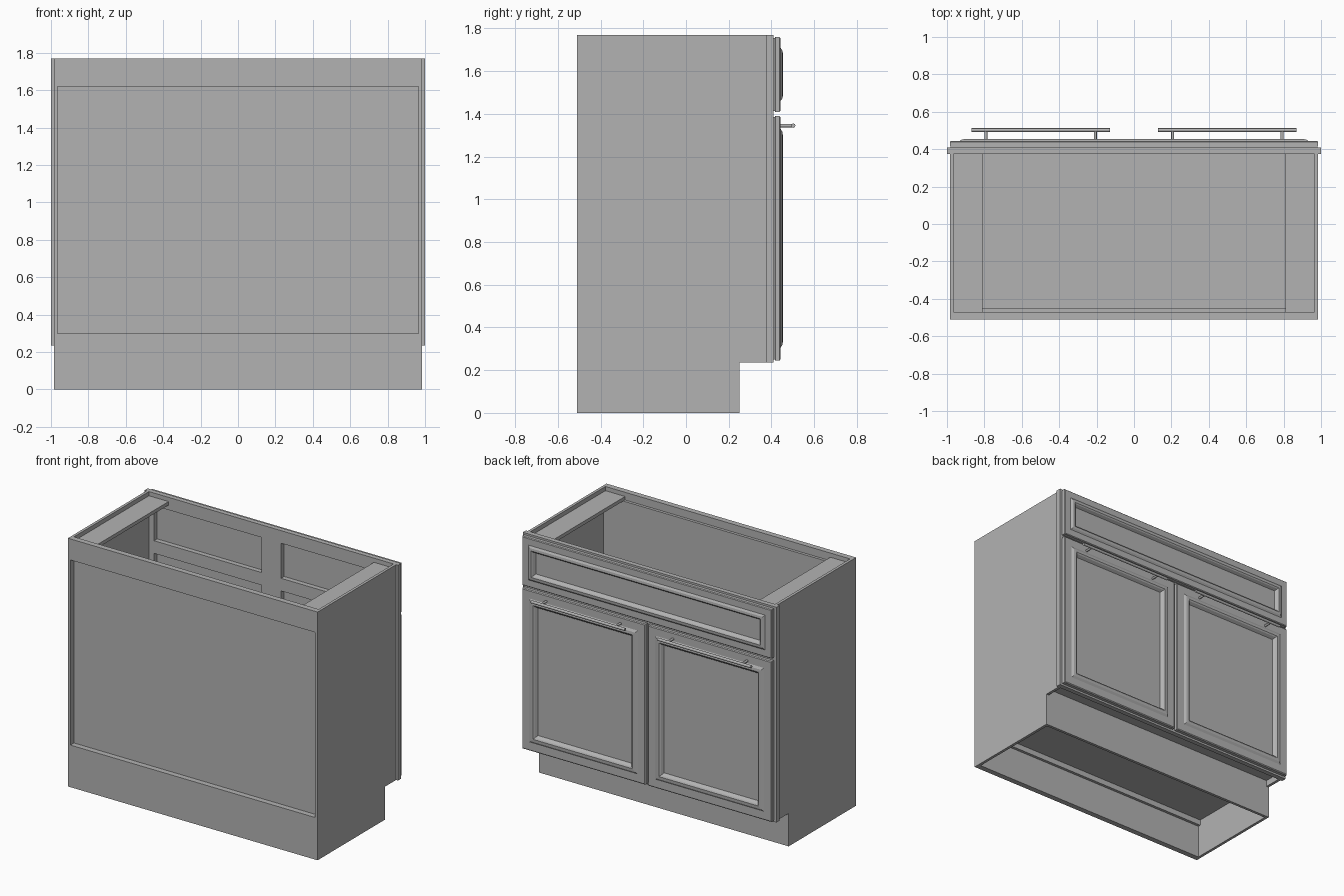
import bpy
import bmesh
from math import pi

cube = bpy.data.objects.get("Cube")
if cube:
    bpy.data.objects.remove(cube, do_unlink=True)

grey = bpy.data.materials.new("cabinet grey")
grey.use_nodes = True
grey.diffuse_color = (0.45, 0.45, 0.45, 1)
grey.node_tree.nodes["Principled BSDF"].inputs["Base Color"].default_value = (0.45, 0.45, 0.45, 1)


def finish(name, bm):
    bmesh.ops.recalc_face_normals(bm, faces=bm.faces[:])
    mesh = bpy.data.meshes.new(name)
    bm.to_mesh(mesh)
    bm.free()
    mesh.materials.append(grey)
    obj = bpy.data.objects.new(name, mesh)
    bpy.context.collection.objects.link(obj)
    return obj


def loft(name, rings):
    """Join equal rings of points and close both ends."""
    bm = bmesh.new()
    loops = [[bm.verts.new(p) for p in ring] for ring in rings]
    n = len(loops[0])
    for a, b in zip(loops, loops[1:]):
        for i in range(n):
            j = (i + 1) % n
            bm.faces.new((a[i], a[j], b[j], b[i]))
    bm.faces.new(loops[0])
    bm.faces.new(loops[-1])
    return finish(name, bm)


def rect(x0, x1, z0, z1, y):
    return [(x0, y, z0), (x1, y, z0), (x1, y, z1), (x0, y, z1)]


def box(name, x0, x1, y0, y1, z0, z1):
    return loft(name, [rect(x0, x1, z0, z1, y) for y in (y0, y1)])


def rod(name, p, length, radius, axis):
    bpy.ops.mesh.primitive_cylinder_add(vertices=16, radius=radius, depth=length, location=p,
                                        rotation=(0, pi / 2, 0) if axis == "x" else (pi / 2, 0, 0))
    obj = bpy.context.object
    obj.name = name
    obj.data.materials.append(grey)
    bpy.ops.object.shade_smooth_by_angle()


H, SIDE, INNER = 1.77, 0.985, 0.965   # height, outer and inner side planes
BACK, FRAME, FRONT = -0.51, 0.375, 0.41
TOE = 0.235

# Side panels with a toe notch, and the flat corner braces near the top
profile = [(BACK, 0), (0.25, 0), (0.25, TOE), (FRAME, TOE), (FRAME, H), (BACK, H)]
for label, s in (("left", 1), ("right", -1)):
    loft(label + "_side", [[(s * x, y, z) for y, z in profile] for x in (INNER, SIDE)])
    box(label + "_top_brace", *sorted((s * 0.81, s * INNER)), -0.47, FRAME, 1.715, 1.74)

# Back rails, recessed back panel, floor and toe board
box("back_top_rail", -INNER, INNER, BACK, -0.47, 1.62, H)
box("back_bottom_rail", -INNER, INNER, BACK, -0.47, 0, 0.30)
box("back_panel", -INNER, INNER, -0.47, -0.45, 0.24, H - 0.055)
box("floor", -INNER, INNER, -0.45, FRAME, 0.28, 0.32)
box("toe_board", -INNER, INNER, 0.23, 0.25, 0, 0.28)

# Face frame
for label, s in (("left", 1), ("right", -1)):
    box(label + "_stile", *sorted((s * 0.925, s)), FRAME, FRONT, TOE, H)
for label, z0, z1 in (("bottom", TOE, 0.32), ("middle", 1.34, 1.43), ("top", 1.68, H)):
    box(label + "_frame_rail", -0.925, 0.925, FRAME, FRONT, z0, z1)
for label, z0, z1 in (("lower", 0.32, 1.34), ("upper", 1.43, 1.68)):
    box(label + "_centre_stile", -0.077, 0.077, FRAME, FRONT, z0, z1)


# Moulded fronts: (inset from the edge, depth) from back to recessed panel
MOULDING = [(0.004, FRONT), (0.004, 0.416), (0, 0.418), (0, 0.438), (0.006, 0.443),
            (0.06, 0.443), (0.075, 0.452), (0.095, 0.454), (0.105, 0.448), (0.118, 0.428)]


def front_panel(name, x0, x1, z0, z1, k=1):
    loft(name, [rect(x0 + d * k, x1 - d * k, z0 + d * k, z1 - d * k, y) for d, y in MOULDING])


front_panel("drawer_front", -0.985, 0.985, 1.41, 1.76, 0.85)
for label, s in (("left", 1), ("right", -1)):
    front_panel(label + "_door", *sorted((s * 0.01, s * 0.985)), 0.245, 1.39)
    # Bar handle on two posts
    rod(label + "_handle_bar", (s * 0.498, 0.502, 1.345), 0.74, 0.01, "x")
    for end, x in (("inner", 0.207), ("outer", 0.792)):
        rod(label + "_handle_" + end + "_post", (s * x, 0.47, 1.345), 0.06, 0.008, "y")
